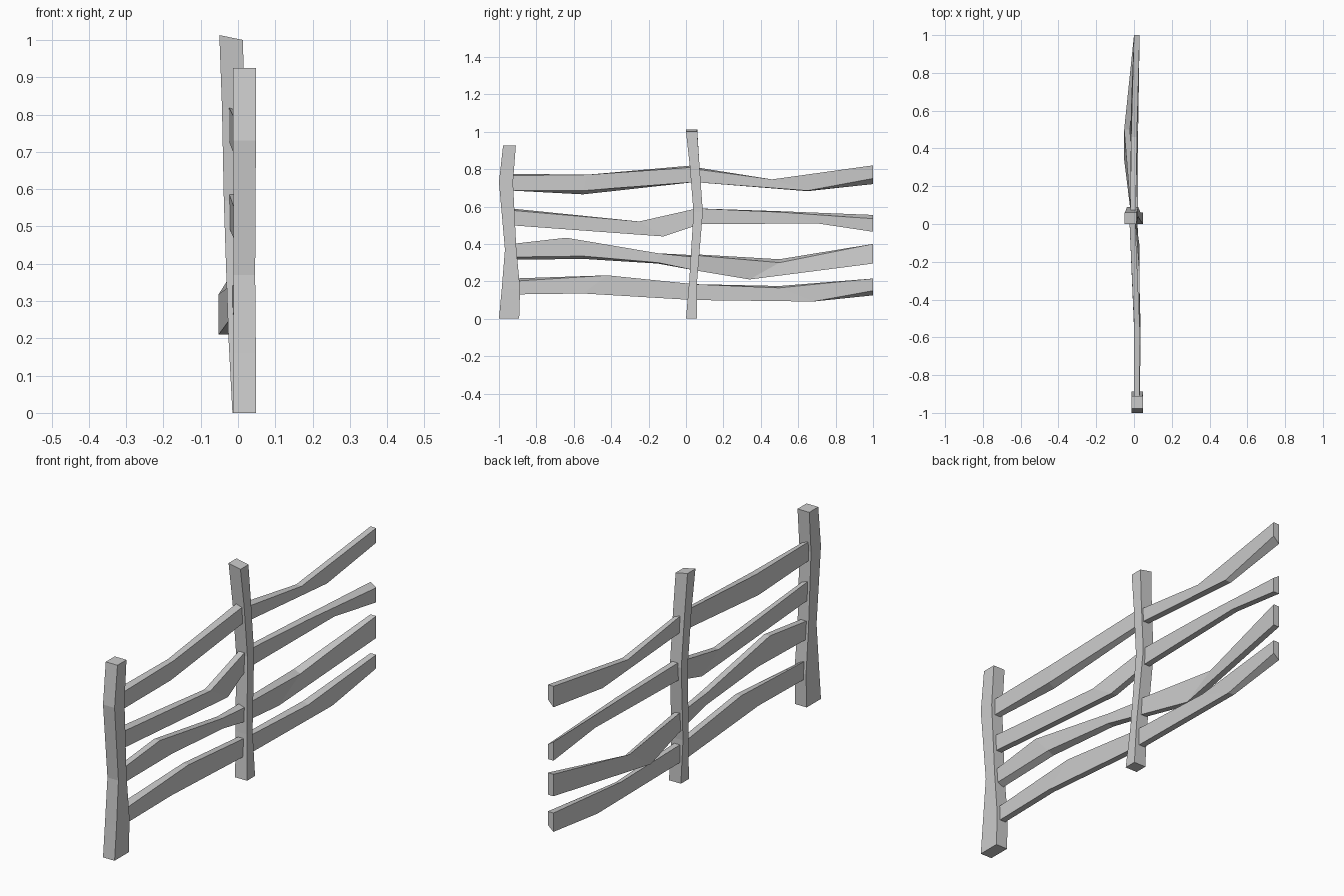
import bpy, bmesh


def loft(name, rings):
    """Box-section beam through a list of four-corner rings, capped at both ends."""
    bm = bmesh.new()
    vs = [[bm.verts.new(p) for p in r] for r in rings]
    for a, b in zip(vs, vs[1:]):
        for i in range(4):
            j = (i + 1) % 4
            bm.faces.new((a[i], a[j], b[j], b[i]))
    bm.faces.new(vs[0][::-1])
    bm.faces.new(vs[-1])
    bmesh.ops.recalc_face_normals(bm, faces=bm.faces)
    me = bpy.data.meshes.new(name)
    bm.to_mesh(me)
    bm.free()
    bpy.context.collection.objects.link(bpy.data.objects.new(name, me))


def post(name, stations, tip=0.0):
    # station: z, x0, x1, y0, y1; tip lowers the +x side of the top
    rings = []
    for k, (z, x0, x1, y0, y1) in enumerate(stations):
        d = tip if k == len(stations) - 1 else 0
        rings.append([(x0, y0, z), (x1, y0, z - d), (x1, y1, z - d), (x0, y1, z)])
    loft(name, rings)


def rail(name, stations, thick=0.03):
    # station: y top, y bottom, z bottom, z top, back x, extra height / drop of back edge
    rings = []
    for yt, yb, zb, zt, x, up, down in stations:
        rings.append([(x, yt, zt + up), (x + thick, yt, zt),
                      (x + thick, yb, zb), (x, yb, zb - down)])
    loft(name, rings)


# Posts, slightly crooked
post("front_post", [
    (0, -.013, .048, -1.0, -.892), (.16, -.013, .048, -.985, -.887),
    (.37, -.012, .046, -.968, -.907), (.73, -.013, .048, -1.0, -.925),
    (.925, -.014, .048, -.978, -.91)])
post("middle_post", [
    (0, -.015, .048, 0, .06), (.21, -.026, .035, .018, .06),
    (.57, -.038, .022, .04, .09), (.82, -.043, .018, .02, .072),
    (1.013, -.05, .013, 0, .06)], tip=.013)

# Rails between the two posts, top to bottom
front_rails = [
    [(-.93, -.93, .685, .765, 0, .01, 0), (-.53, -.55, .685, .77, .0, 0, .02),
     (.04, .04, .73, .81, -.025, .01, 0)],
    [(-.94, -.94, .50, .58, 0, .01, 0), (-.25, -.12, .44, .52, .0, 0, 0),
     (.06, .06, .50, .59, -.025, 0, 0)],
    [(-.93, -.93, .33, .40, 0, 0, .015), (-.64, -.55, .335, .433, .005, 0, .015),
     (-.15, -.15, .30, .35, -.005, 0, .005), (.04, .04, .26, .33, -.015, .01, 0)],
    [(-.93, -.93, .13, .20, 0, .015, 0), (-.42, -.55, .135, .232, .002, 0, 0),
     (.04, .04, .10, .185, -.012, 0, 0)],
]
# Rails running on from the middle post to the open end
back_rails = [
    [(.05, .05, .73, .80, -.02, .01, 0), (.46, .65, .685, .745, -.015, 0, .003),
     (1, 1, .75, .82, 0, 0, .03)],
    [(.06, .06, .505, .59, -.02, 0, 0), (.5, .7, .51, .57, -.01, .005, 0),
     (1, 1, .465, .535, 0, .02, 0)],
    [(.04, .04, .26, .34, -.015, .005, 0), (.5, .34, .21, .30, -.052, .018, 0),
     (1, 1, .295, .40, 0, 0, 0)],
    [(.04, .04, .10, .185, -.01, 0, 0), (.5, .68, .092, .165, -.008, .01, 0),
     (1, 1, .15, .215, 0, 0, .025)],
]
for label, rails in (("front_rail", front_rails), ("back_rail", back_rails)):
    for i, st in enumerate(rails, 1):
        rail(f"{label}_{i}", st)
